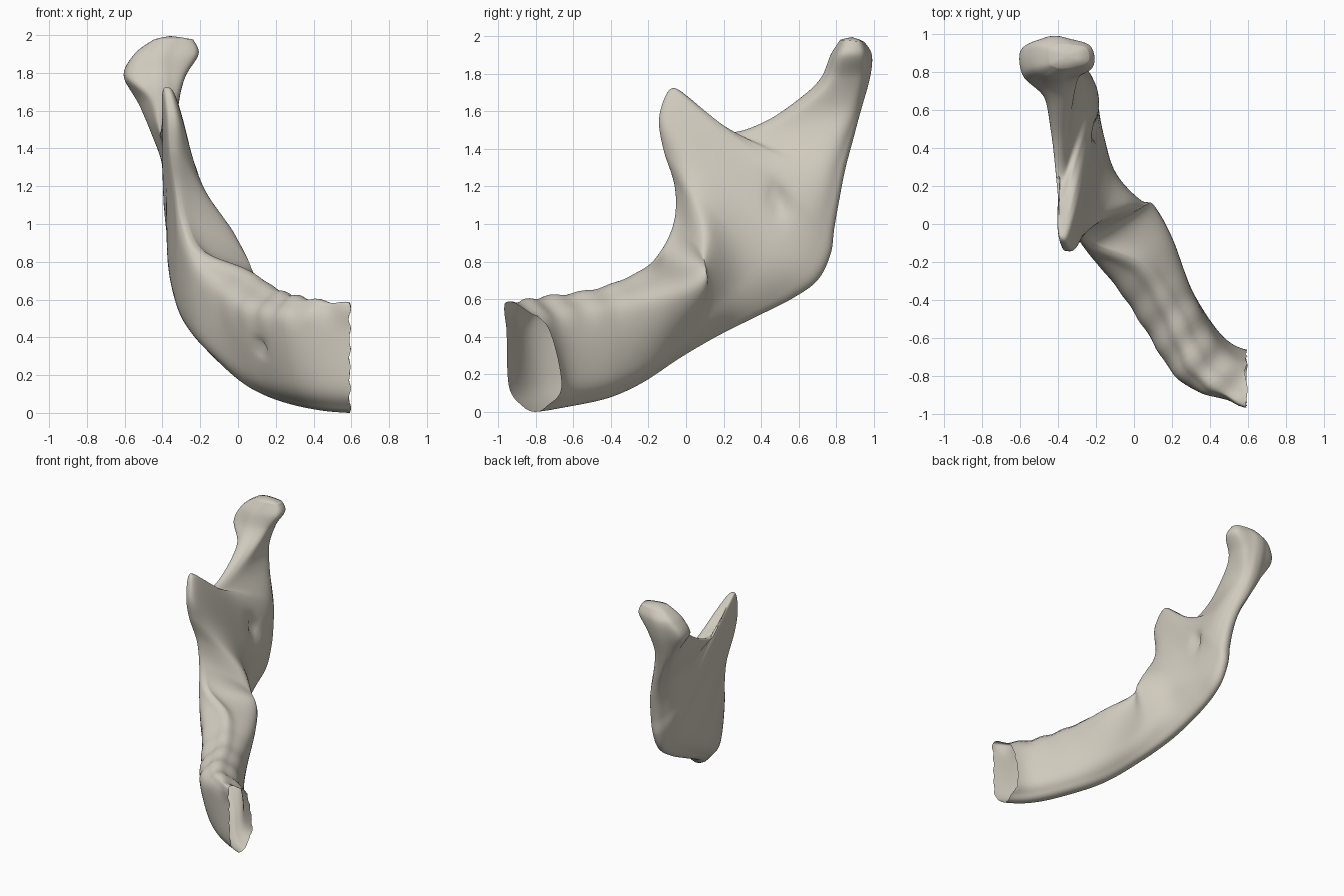
import bpy
import bmesh
import math
from mathutils import Vector

default_cube = bpy.data.objects.get("Cube")
if default_cube:
    bpy.data.objects.remove(default_cube, do_unlink=True)

UNIT = 0.01          # the tables below are in hundredths
ALONG, AROUND = 11, 8  # subdivisions between control points
CUT_X = 0.592

# Lower edge of the bone: chin, underside, angle, back edge, condyle
lower_edge = [
    (85, -88, 0), (59, -80, 0), (40, -67, 2), (21, -43, 7), (5, -25, 15),
    (-9, -5, 28), (-19, 16, 40), (-24, 36, 50), (-26, 56, 60),
    (-26, 70, 70), (-26, 77, 84), (-26, 79, 98), (-28, 82, 115),
    (-32, 85, 130), (-38, 89, 145), (-42, 93, 160), (-43, 98, 178),
    (-41, 99, 190), (-38, 95, 197)]

# Upper edge: tooth ridge, front edge, coronoid tip, notch, condyle
upper_edge = [
    (85, -102, 58), (59, -95, 58), (35, -77, 61), (19, -46, 66),
    (4, -22, 76), (-19, -12, 86), (-28, -6, 102), (-32, -6, 120),
    (-35, -12, 140), (-36, -14, 157), (-38, -8, 172), (-38, 2, 167),
    (-39, 12, 157), (-40, 24, 149), (-41, 43, 155), (-41, 62, 168),
    (-42, 72, 178), (-41, 77, 190), (-37, 82, 198)]

# Outward swell low and high, inward swell high and low,
# and how far up the section the high inward swell sits
swell = [
    (10, 4, 17, 17, 76), (10, 4, 17, 17, 76), (13, 14, 14, 13, 76),
    (13, 17, 14, 12, 76), (12, 17, 22, 14, 76), (12, 9, 33, 16, 74),
    (10, 6, 31, 17, 69), (9, 4, 27, 15, 64), (9, 4, 18, 14, 60),
    (9, 5, 11, 11, 60), (10, 5, 8, 10, 65), (10, 4, 6, 10, 70),
    (9, 3, 5, 10, 74), (7, 3, 5, 10, 76), (7, 4, 7, 10, 76),
    (10, 7, 10, 9, 76), (17, 16, 14, 13, 76), (13, 13, 19, 18, 76),
    (7, 7, 13, 13, 76)]


def spline(p, q, r, s, t):
    """Catmull-Rom curve between q and r."""
    return 0.5 * (2 * q + (r - p) * t + (2 * p - 5 * q + 4 * r - s) * t ** 2
                  + (3 * q - p - 3 * r + s) * t ** 3)


def smooth_path(points, steps, closed):
    n = len(points)

    def at(i):
        return points[i % n] if closed else points[max(0, min(n - 1, i))]

    path = [spline(at(i - 1), at(i), at(i + 1), at(i + 2), k / steps)
            for i in range(n if closed else n - 1) for k in range(steps)]
    return path if closed else path + [points[-1]]


def control_loops():
    """One ten-point cross-section for every pair of edge points."""
    low = [Vector(p) * UNIT for p in lower_edge]
    high = [Vector(p) * UNIT for p in upper_edge]
    mid = [(a + b) / 2 for a, b in zip(low, high)]
    last = len(mid) - 1

    def rounding(width):
        return min(0.06, width * 0.55)

    loops = []
    for i, (a, b) in enumerate(zip(low, high)):
        travel = mid[min(i + 1, last)] - mid[max(i - 1, 0)]
        out = (b - a).cross(travel)
        out.z = 0
        out.normalize()
        o_low, o_high, i_high, i_low, rise = (w * UNIT for w in swell[i])
        q1, q3 = a.lerp(b, 0.24), a.lerp(b, 0.76)
        foot, rim = a.lerp(b, 0.05), a.lerp(b, 0.95)
        loops.append([a, foot + out * rounding(o_low),
                      q1 + out * o_low, q3 + out * o_high,
                      rim + out * rounding(o_high), b,
                      rim - out * rounding(i_high),
                      a.lerp(b, rise) - out * i_high, q1 - out * i_low,
                      foot - out * rounding(i_low)])
    return loops


def build_jaw():
    tracks = [smooth_path(list(t), ALONG, False) for t in zip(*control_loops())]
    rings = [smooth_path(list(r), AROUND, True) for r in zip(*tracks)]
    bm = bmesh.new()
    verts = [[bm.verts.new(p) for p in ring] for ring in rings]
    n = len(verts[0])
    for r0, r1 in zip(verts, verts[1:]):
        for k in range(n):
            j = (k + 1) % n
            bm.faces.new((r0[k], r0[j], r1[j], r1[k]))
    # Domed top of the condyle
    end = verts[-1]
    centre = sum((v.co for v in end), Vector()) / n
    inner = [bm.verts.new(v.co.lerp(centre, 0.5) + Vector((0, 0, 0.012)))
             for v in end]
    tip = bm.verts.new(centre + Vector((0, 0, 0.02)))
    for k in range(n):
        j = (k + 1) % n
        bm.faces.new((end[k], end[j], inner[j], inner[k]))
        bm.faces.new((inner[k], inner[j], tip))
    bmesh.ops.recalc_face_normals(bm, faces=bm.faces[:])
    # Open, slightly ragged cut at the chin
    bmesh.ops.bisect_plane(bm, geom=bm.verts[:] + bm.edges[:] + bm.faces[:],
                           plane_co=(CUT_X, 0, 0), plane_no=(1, 0, 0),
                           clear_outer=True)
    for v in bm.verts:
        if v.is_boundary:
            v.co.x += 0.006 * math.sin(v.co.z * 60)
    bm.normal_update()
    return bm


def dent(bm, centre, radii, depth, side):
    """Push the surface in around a point, only on faces turned to side."""
    moves = []
    for v in bm.verts:
        if v.normal.dot(side) < 0.2:
            continue
        d = v.co - Vector(centre)
        f = sum((c / r) ** 2 for c, r in zip(d, radii))
        if f < 4:
            moves.append((v, v.normal * -depth * math.exp(-f * 1.5)))
    for v, move in moves:
        v.co += move


def scallop_ridge(bm):
    """Shallow tooth sockets along the ridge."""
    for v in bm.verts:
        if v.co.y < -0.2 and v.co.z > 0.44:
            fade = min(1, (v.co.z - 0.44) / 0.1) * min(1, (-0.2 - v.co.y) / 0.5)
            wave = math.sin((v.co.x - v.co.y) * 26)
            v.co += v.normal * 0.007 * fade * wave


jaw = build_jaw()
scallop_ridge(jaw)
inward, outward = Vector((1, 0, 0)), Vector((-0.6, -0.8, 0))
dent(jaw, (-0.2, 0.49, 1.13), (0.3, 0.05, 0.11), 0.045, inward)      # inner opening
dent(jaw, (0.12, -0.58, 0.35), (0.035, 0.3, 0.035), 0.035, outward)  # outer opening

bone = bpy.data.materials.new("pale bone")
colour = (0.63, 0.59, 0.51, 1)
bone.diffuse_color = colour
bone.use_nodes = True
shader = next(n for n in bone.node_tree.nodes if n.type == 'BSDF_PRINCIPLED')
shader.inputs["Base Color"].default_value = colour
shader.inputs["Roughness"].default_value = 0.7

mesh = bpy.data.meshes.new("half_jaw_bone")
jaw.to_mesh(mesh)
jaw.free()
mesh.materials.append(bone)
jaw_object = bpy.data.objects.new("half_jaw_bone", mesh)
bpy.context.collection.objects.link(jaw_object)
bpy.ops.object.select_all(action='DESELECT')
jaw_object.select_set(True)
bpy.context.view_layer.objects.active = jaw_object
bpy.ops.object.shade_smooth_by_angle(angle=math.radians(60))
